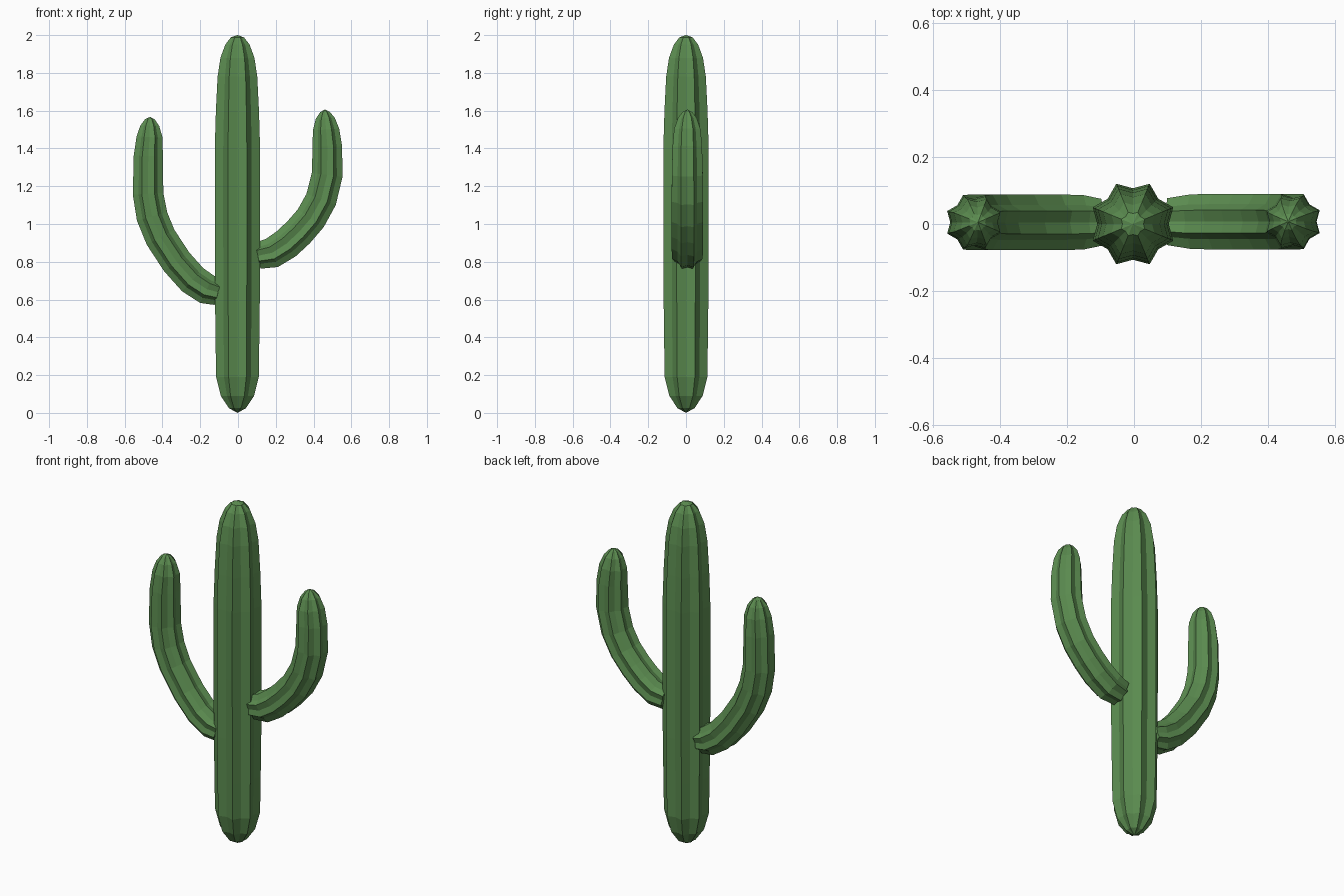
import bpy, bmesh, math
from mathutils import Vector

if "Cube" in bpy.data.objects:
    bpy.data.objects.remove(bpy.data.objects["Cube"])

green = bpy.data.materials.new("cactus green")
green.diffuse_color = (0.105, 0.262, 0.080, 1)
green.use_nodes = True
green.node_tree.nodes["Principled BSDF"].inputs["Base Color"].default_value = green.diffuse_color

RIBS = 8
VALLEY = 0.82                                   # groove radius / ridge radius
RIDGE = 1 / math.cos(math.pi / RIBS)            # half width -> ridge radius


def ribbed_tube(name, path, y=0.0):
    """Sweep an eight-ribbed star along (x, z, half_width) points; zero width closes to a tip."""
    bm = bmesh.new()
    pts = [Vector((x, y, z)) for x, z, _ in path]
    side = Vector((0, 1, 0))
    rings = []
    for i, p in enumerate(pts):
        t = (pts[min(i + 1, len(pts) - 1)] - pts[max(i - 1, 0)]).normalized()
        out = side.cross(t).normalized()
        hw = path[i][2]
        if hw == 0:
            rings.append([bm.verts.new(p)])
            continue
        ring = []
        for k in range(2 * RIBS):
            a = math.pi * k / RIBS              # even: groove, odd: ridge
            r = hw * RIDGE * (1 if k % 2 else VALLEY)
            ring.append(bm.verts.new(p + out * r * math.cos(a) + side * r * math.sin(a)))
        rings.append(ring)
    n = 2 * RIBS
    for a, b in zip(rings, rings[1:]):
        for k in range(n):
            j = (k + 1) % n
            if len(a) == 1:
                bm.faces.new((a[0], b[j], b[k]))
            elif len(b) == 1:
                bm.faces.new((a[k], a[j], b[0]))
            else:
                bm.faces.new((a[k], a[j], b[j], b[k]))
    bmesh.ops.recalc_face_normals(bm, faces=bm.faces)
    me = bpy.data.meshes.new(name)
    bm.to_mesh(me)
    bm.free()
    me.materials.append(green)
    ob = bpy.data.objects.new(name, me)
    bpy.context.collection.objects.link(ob)
    return ob


# Main stem, rounded at both ends
stem = [(0.0, 0.0), (0.025, 0.045), (0.09, 0.088), (0.19, 0.113), (0.40, 0.116),
        (0.65, 0.119), (1.0, 0.12), (1.4, 0.12), (1.6, 0.114), (1.78, 0.105),
        (1.88, 0.090), (1.95, 0.064), (1.988, 0.035), (2.0, 0)]
ribbed_tube("trunk", [(-0.003, z, w) for z, w in stem])

# Right arm, joined higher on the trunk
ribbed_tube("right_arm", [
    (0.10, 0.83, 0), (0.105, 0.832, 0.070), (0.18, 0.847, 0.081), (0.255, 0.895, 0.083),
    (0.32, 0.955, 0.083), (0.385, 1.03, 0.083), (0.44, 1.13, 0.083),
    (0.472, 1.26, 0.082), (0.473, 1.41, 0.078), (0.466, 1.50, 0.070),
    (0.462, 1.56, 0.050), (0.46, 1.593, 0.025), (0.46, 1.606, 0)], y=0.007)

# Left arm, joined lower and longer
ribbed_tube("left_arm", [
    (-0.10, 0.637, 0), (-0.105, 0.639, 0.070), (-0.165, 0.655, 0.081), (-0.24, 0.705, 0.083),
    (-0.325, 0.80, 0.083), (-0.41, 0.93, 0.083), (-0.455, 1.04, 0.083),
    (-0.476, 1.16, 0.081), (-0.475, 1.36, 0.077), (-0.468, 1.46, 0.069),
    (-0.467, 1.52, 0.050), (-0.466, 1.555, 0.025), (-0.465, 1.567, 0)], y=0.005)
